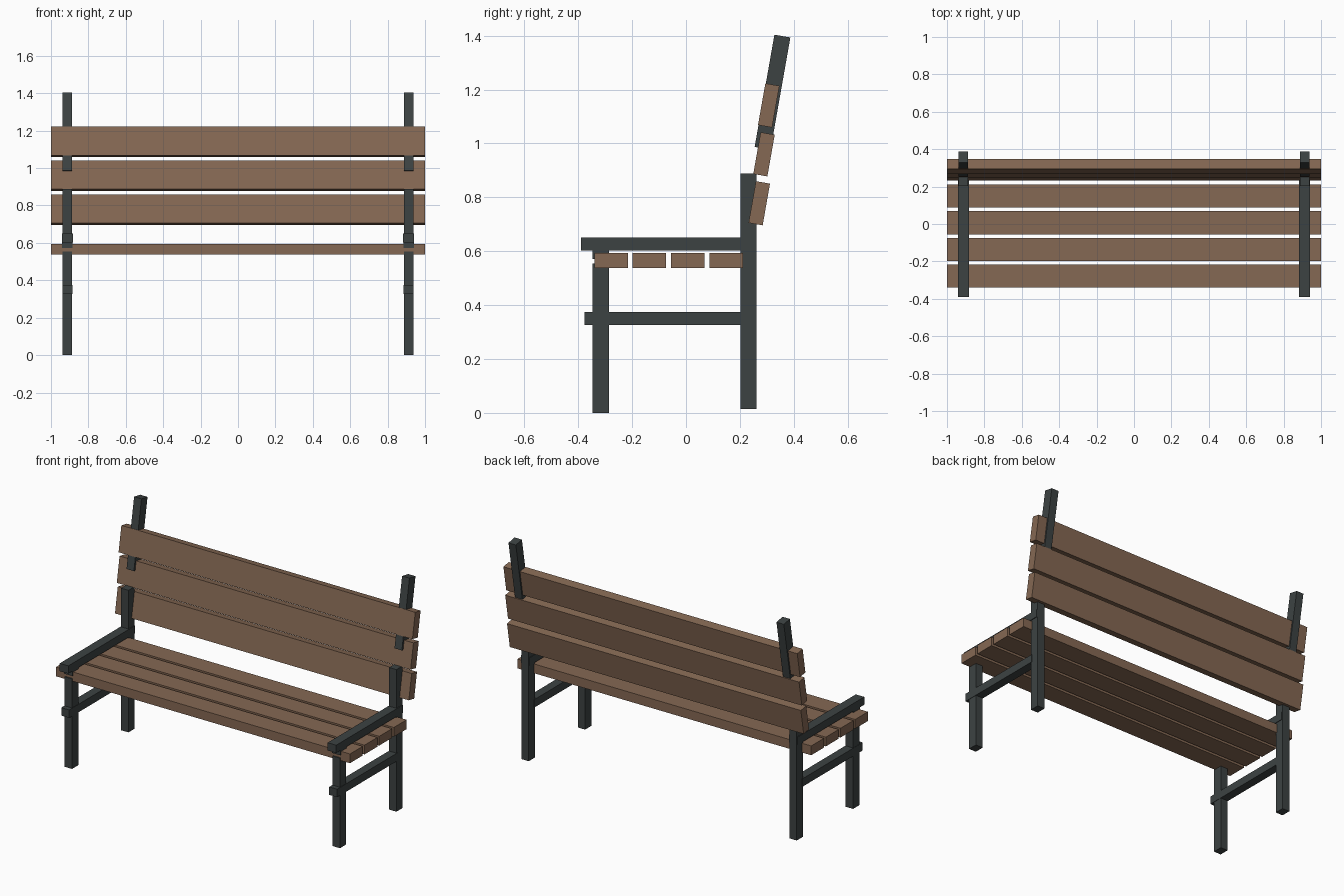
import bpy, bmesh, math
from mathutils import Matrix

if "Cube" in bpy.data.objects:
    bpy.data.objects.remove(bpy.data.objects["Cube"])


def material(name, rgb):
    m = bpy.data.materials.new(name)
    m.diffuse_color = (*rgb, 1)
    m.use_nodes = True
    m.node_tree.nodes["Principled BSDF"].inputs["Base Color"].default_value = m.diffuse_color
    return m


wood = material("brown wood", (0.235, 0.139, 0.087))
iron = material("dark iron", (0.046, 0.055, 0.055))


def box(name, center, size, mat, tilt=0):
    """Box with given centre and size, leaning back by tilt degrees."""
    bm = bmesh.new()
    bmesh.ops.create_cube(bm, size=1)
    bmesh.ops.transform(bm, matrix=Matrix.Diagonal((*size, 1)), verts=bm.verts)
    me = bpy.data.meshes.new(name)
    bm.to_mesh(me)
    bm.free()
    me.materials.append(mat)
    ob = bpy.data.objects.new(name, me)
    ob.location = center
    ob.rotation_euler.x = -math.radians(tilt)
    bpy.context.collection.objects.link(ob)


def span(name, x, width, y0, y1, z0, z1, mat):
    """Upright box given by its y and z limits."""
    box(name, (x, (y0 + y1) / 2, (z0 + z1) / 2), (width, y1 - y0, z1 - z0), mat)


# Seat slats
for i in range(4):
    y = -0.278 + i * 0.1423
    span(f"seat_slat_{i + 1}", 0, 2, y - 0.062, y + 0.062, 0.537, 0.594, wood)

# Leaning backrest slats
for i in range(3):
    box(f"back_slat_{i + 1}", (0, 0.272 + i * 0.0175, 0.778 + i * 0.1815),
        (2, 0.053, 0.157), wood, 10)

# Iron side frames
for side, s in (("left", -1), ("right", 1)):
    x = s * 0.912
    span(f"front_leg_{side}", x, 0.05, -0.347, -0.286, 0, 0.554, iron)
    span(f"arm_spacer_{side}", x, 0.056, -0.347, -0.286, 0.572, 0.604, iron)
    span(f"back_leg_{side}", x, 0.05, 0.202, 0.262, 0.015, 0.889, iron)
    span(f"lower_rail_{side}", x, 0.054, -0.377, 0.21, 0.326, 0.375, iron)
    span(f"armrest_{side}", x, 0.058, -0.389, 0.258, 0.603, 0.651, iron)
    box(f"back_post_{side}", (x, 0.321, 1.19), (0.05, 0.06, 0.423), iron, 10)
